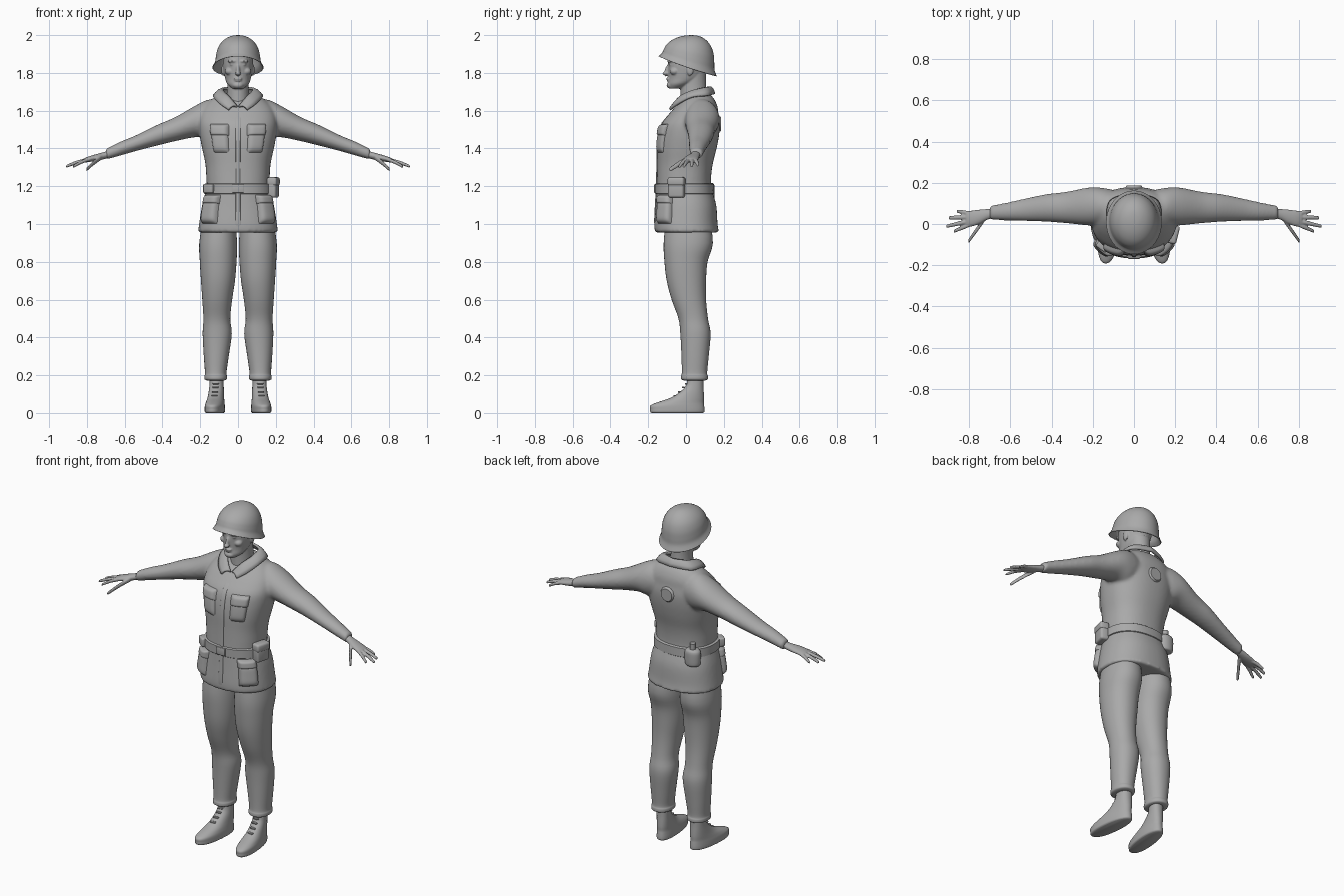
import bpy, bmesh, math
from mathutils import Matrix, Vector

grey = bpy.data.materials.new("plain_grey")
grey.diffuse_color = (0.4, 0.4, 0.4, 1)


def finish(name, bm, voxel=0, smooth=0, angle=40):
    bmesh.ops.recalc_face_normals(bm, faces=bm.faces)
    me = bpy.data.meshes.new(name)
    bm.to_mesh(me)
    bm.free()
    ob = bpy.data.objects.new(name, me)
    bpy.context.collection.objects.link(ob)
    me.materials.append(grey)
    bpy.ops.object.select_all(action='DESELECT')
    ob.select_set(True)
    bpy.context.view_layer.objects.active = ob
    bpy.ops.object.shade_smooth_by_angle(angle=math.radians(angle))
    if voxel:  # fuse overlapping shapes into one skin
        m = ob.modifiers.new("fuse", 'REMESH')
        m.mode, m.voxel_size, m.use_smooth_shade = 'VOXEL', voxel, True
        m = ob.modifiers.new("soften", 'SMOOTH')
        m.factor, m.iterations = 0.5, smooth
    return ob


def spline(rows, k=5):
    out = []
    for i in range(len(rows) - 1):
        p = [rows[max(i - 1, 0)], rows[i], rows[i + 1], rows[min(i + 2, len(rows) - 1)]]
        for j in range(k):
            t = j / k
            out.append([0.5 * (2 * b + (c - a) * t + (2 * a - 5 * b + 4 * c - d) * t * t
                               + (3 * b - a - 3 * c + d) * t ** 3) for a, b, c, d in zip(*p)])
    return out + [list(rows[-1])]


def sp(v, p):
    return math.copysign(abs(v) ** (2 / p), v)


def loft(bm, rows, axis='z', s=1, p=2.0, n=32, k=5, shear=0):
    # rows: position along axis, two centre coordinates, two radii
    rings = []
    for t, a, b, ra, rb in spline(rows, k):
        ring = []
        for i in range(n):
            w = 2 * math.pi * i / n
            u, v = a + ra * sp(math.cos(w), p), b + rb * sp(math.sin(w), p)
            co = (u - shear * v, v, t) if axis == 'z' else (t, u, v)
            ring.append(bm.verts.new((co[0] * s, co[1], co[2])))
        rings.append(ring)
    for q, r in zip(rings, rings[1:]):
        for i in range(n):
            bm.faces.new((q[i], q[(i + 1) % n], r[(i + 1) % n], r[i]))
    bm.faces.new(rings[0])
    bm.faces.new(rings[-1])


def ball(bm, loc, size, rx=0):
    bmesh.ops.create_uvsphere(bm, u_segments=20, v_segments=12, radius=1,
                              matrix=Matrix.Translation(loc) @ Matrix.Rotation(rx, 4, 'X')
                              @ Matrix.Diagonal((*size, 1)))


def box(name, loc, size, rz=0, bevel=0.012):
    bm = bmesh.new()
    bmesh.ops.create_cube(bm, size=1, matrix=Matrix.Translation(loc) @ Matrix.Rotation(rz, 4, 'Z')
                          @ Matrix.Diagonal((*size, 1)))
    bmesh.ops.bevel(bm, geom=bm.edges[:], offset=bevel, segments=3, profile=0.5, affect='EDGES')
    return finish(name, bm)


# jacket: torso and sleeves fused
torso = [(.955, 0, .005, .212, .17), (1.0, 0, .0, .206, .167), (1.1, 0, .0, .19, .16),
         (1.19, 0, -.01, .168, .145), (1.25, 0, -.01, .168, .143), (1.32, 0, -.005, .173, .147),
         (1.40, 0, .005, .19, .157), (1.47, 0, .015, .203, .16), (1.53, 0, .025, .208, .154),
         (1.58, 0, .04, .2, .132), (1.62, 0, .055, .18, .112), (1.66, 0, .065, .14, .085),
         (1.69, 0, .065, .085, .06)]
sleeve = [(.08, .08, 1.56, .08, .09), (.15, .085, 1.555, .09, .105), (.22, .085, 1.545, .092, .085),
          (.33, .08, 1.503, .076, .064), (.425, .078, 1.471, .067, .055), (.54, .068, 1.428, .053, .042),
          (.62, .06, 1.40, .043, .037), (.68, .056, 1.377, .036, .031), (.70, .055, 1.37, .034, .029)]
P = 2.3
bm = bmesh.new()
loft(bm, torso, p=P, n=48)
for s in (1, -1):
    loft(bm, sleeve, 'x', s)
finish("jacket", bm, 0.009, 6)

dense = spline(torso, 12)


def surf(a, z, off):  # point on the jacket; angle a runs from the front towards +x
    r = min(dense, key=lambda q: abs(q[0] - z))
    nxt = dense[min(dense.index(r) + (1 if z > r[0] else -1), len(dense) - 1)]
    f = 0 if nxt[0] == r[0] else max(0, (z - r[0]) / (nxt[0] - r[0]))
    cy, rx, ry = [r[i] + f * (nxt[i] - r[i]) for i in (2, 3, 4)]
    return ((rx + off) * sp(math.sin(a), P), cy - (ry + off) * sp(math.cos(a), P), z)


def patch(name, a0, a1, z0, z1, t, s=1, n=16):  # padded cloth panel on the jacket
    bm = bmesh.new()
    g = []
    for i in range(n + 1):
        for j in range(n + 1):
            u, v = 2 * i / n - 1, 2 * j / n - 1
            off = -.004 + (t + .004) * (1 - u ** 6) * (1 - v ** 6)
            x, y, z = surf(a0 + (a1 - a0) * i / n, z0 + (z1 - z0) * j / n, off)
            g.append(bm.verts.new((x * s, y, z)))
    for i in range(n):
        for j in range(n):
            k = i * (n + 1) + j
            bm.faces.new((g[k], g[k + 1], g[k + n + 2], g[k + n + 1]))
    finish(name, bm)


for s, side in ((1, "left"), (-1, "right")):
    patch(side + "_chest_pocket", .2, .72, 1.375, 1.52, .014, s)
    patch(side + "_chest_flap", .18, .74, 1.465, 1.53, .02, s)
    patch(side + "_hip_pocket", .5, 1.16, 1.0, 1.14, .025, s)
    patch(side + "_hip_flap", .48, 1.18, 1.105, 1.155, .028, s)
patch("front_placket", -.05, .05, .96, 1.6, .005, n=30)

# collar: bent strip around the neck
inner = [(.004, -.062, 1.62), (.045, -.03, 1.67), (.075, .03, 1.70), (.068, .095, 1.718), (0, .125, 1.722)]
outer = [(.05, -.085, 1.605), (.095, -.045, 1.635), (.128, .03, 1.672), (.11, .115, 1.68), (0, .15, 1.688)]
bm = bmesh.new()
I, O = ([Vector(q) for q in spline(c, 5)] for c in (inner, outer))
for s in (1, -1):
    rows = []
    for p, q in zip(I, O):
        rows.append([bm.verts.new(((p.x * (1 - f) + q.x * f) * s, p.y * (1 - f) + q.y * f,
                                   p.z * (1 - f) + q.z * f + .012 * math.sin(f * math.pi)))
                     for f in (0, .25, .5, .75, 1)])
    for a, b in zip(rows, rows[1:]):
        for j in range(4):
            bm.faces.new((a[j], a[j + 1], b[j + 1], b[j]))
bmesh.ops.remove_doubles(bm, verts=bm.verts, dist=.0005)
m = finish("collar", bm).modifiers.new("thickness", 'SOLIDIFY')
m.thickness, m.offset = .012, 0

# belt, buckle, pouches, canteen, back disc
bm = bmesh.new()
loft(bm, [(1.158, 0, -.008, .172, .15), (1.162, 0, -.008, .18, .155),
          (1.211, 0, -.009, .179, .154), (1.215, 0, -.009, .171, .149)], p=P, n=48, k=1)
finish("belt", bm)
box("buckle", (0, -.163, 1.187), (.06, .012, .045), 0, .004)
box("side_pouch", (.185, -.05, 1.19), (.05, .085, .1), -.25)
box("side_pouch_flap", (.187, -.05, 1.225), (.054, .09, .045), -.25)
box("front_pouch", (-.15, -.105, 1.188), (.06, .045, .05), -.65, .008)
bm = bmesh.new()
loft(bm, [(1.12, -.125, .115, .03, .026), (1.128, -.125, .115, .044, .034), (1.165, -.125, .115, .047, .036),
          (1.205, -.125, .115, .045, .035), (1.217, -.125, .115, .03, .025)], k=3)
loft(bm, [(1.21, -.125, .115, .016, .016), (1.25, -.125, .115, .016, .016)], k=1)
finish("canteen", bm)
bm = bmesh.new()
bmesh.ops.create_cone(bm, cap_ends=True, segments=32, radius1=.045, radius2=.036, depth=.012,
                      matrix=Matrix.Translation((0, .18, 1.53)) @ Matrix.Rotation(-math.pi / 2, 4, 'X'))
finish("back_disc", bm)

# trousers
leg = [(1.03, .1, .01, .085, .115), (.9, .105, .012, .1, .13), (.8, .105, .0, .097, .114), (.7, .106, .002, .09, .104),
       (.6, .11, .015, .079, .091), (.5, .112, .038, .071, .078), (.42, .11, .05, .077, .08),
       (.3, .115, .048, .066, .072), (.215, .118, .045, .057, .067), (.195, .118, .045, .06, .071),
       (.178, .118, .045, .058, .07), (.172, .118, .045, .045, .055)]
bm = bmesh.new()
for s in (1, -1):
    loft(bm, leg, s=s, p=2.15, n=40, k=4)
finish("trousers", bm, angle=60)

# boots with laces
boot = [(0, .118, -.046, .044, .135), (.006, .118, -.046, .05, .143), (.02, .118, -.046, .051, .144),
        (.04, .118, -.046, .05, .142), (.057, .118, -.028, .047, .122), (.08, .118, .006, .043, .089),
        (.11, .118, .03, .04, .064), (.15, .118, .047, .037, .045), (.21, .118, .05, .036, .042)]
bm = bmesh.new()
for s in (1, -1):
    loft(bm, boot, s=s, p=2.25, n=36, k=4, shear=.1)
finish("boots", bm, angle=60)
for s, side in ((1, "left"), (-1, "right")):
    for i, (y, z) in enumerate(((.002, .155), (-.014, .135), (-.034, .112), (-.058, .092))):
        box(f"{side}_lace_{i}", ((.118 - .1 * y) * s, y, z), (.032, .014, .008), -.1 * s, .003)

# hands: palm and fingers fused
palm = [(.67, .053, 1.375, .024, .02), (.71, .047, 1.362, .026, .019), (.75, .035, 1.352, .035, .018),
        (.79, .026, 1.343, .039, .015), (.815, .025, 1.336, .034, .011)]
tips = [((.79, .0, 1.342), (.87, -.034, 1.305)), ((.80, .014, 1.338), (.905, -.01, 1.307)),
        ((.80, .034, 1.338), (.895, .03, 1.31)), ((.79, .05, 1.34), (.857, .062, 1.313)),
        ((.725, .025, 1.352), (.80, -.08, 1.29))]
bm = bmesh.new()
for s in (1, -1):
    loft(bm, palm, 'x', s, n=20)
    for a, b in tips:
        w = .014 if b[1] < -.05 else .0105
        mid = [.5 * (p + q) for p, q in zip(a, b)]
        mid[2] += .004
        end = [q + .04 * (q - p) for p, q in zip(a, b)]
        loft(bm, [(*a, w, w), (*mid, w, w * .95), (*b, w * .8, w * .75), (*end, w * .4, w * .4)], 'x', s, n=14)
finish("hands", bm, .0045, 2)

# head: neck and face fused
bm = bmesh.new()
loft(bm, [(1.717, 0, -.055, .03, .036), (1.74, 0, -.033, .056, .062), (1.77, 0, -.006, .068, .086),
          (1.81, 0, .004, .076, .098), (1.85, 0, .01, .08, .105), (1.91, 0, .015, .078, .1),
          (1.94, 0, .02, .05, .07)])
loft(bm, [(1.6, 0, .045, .065, .075), (1.68, 0, .04, .059, .07), (1.74, 0, .038, .057, .068),
          (1.8, 0, .04, .06, .065)])
ball(bm, (0, -.098, 1.815), (.010, .014, .036), -.32)
ball(bm, (0, -.108, 1.797), (.015, .017, .010))
ball(bm, (0, -.093, 1.77), (.024, .012, .006))
ball(bm, (0, -.091, 1.76), (.02, .012, .006))
ball(bm, (0, -.08, 1.735), (.03, .023, .018))
for s in (1, -1):
    ball(bm, (.03 * s, -.083, 1.862), (.026, .017, .008))
    ball(bm, (.03 * s, -.08, 1.845), (.013, .012, .008))
    ball(bm, (.045 * s, -.06, 1.808), (.025, .025, .02))
    ball(bm, (.079 * s, .022, 1.815), (.009, .018, .03))
finish("head", bm, .0045, 3)

# helmet: dome with a rim dipping towards the back, hollow below
prof = spline([(0, 0), (.25, .025), (.5, .12), (.7, .28), (.82, .48), (.87, .68), (.9, .84), (.985, .98),
               (1, 1), (.97, 1.0), (.87, .88), (.83, .7), (.75, .45), (.5, .2), (.02, .12)], 4)
bm = bmesh.new()
n, rings = 48, []
for r, h in prof[1:]:
    ring = []
    for i in range(n):
        w = 2 * math.pi * i / n
        c = -math.cos(w)
        rim = 1.829 - .052 * c + .007 * c * c
        ring.append(bm.verts.new((.135 * r * math.sin(w), .032 - .024 * h + .154 * r * c, 2 - (2 - rim) * h)))
    rings.append(ring)
for q, r in zip(rings, rings[1:]):
    for i in range(n):
        bm.faces.new((q[i], q[(i + 1) % n], r[(i + 1) % n], r[i]))
bm.faces.new(rings[0])
bm.faces.new(rings[-1])
finish("helmet", bm, angle=70)
